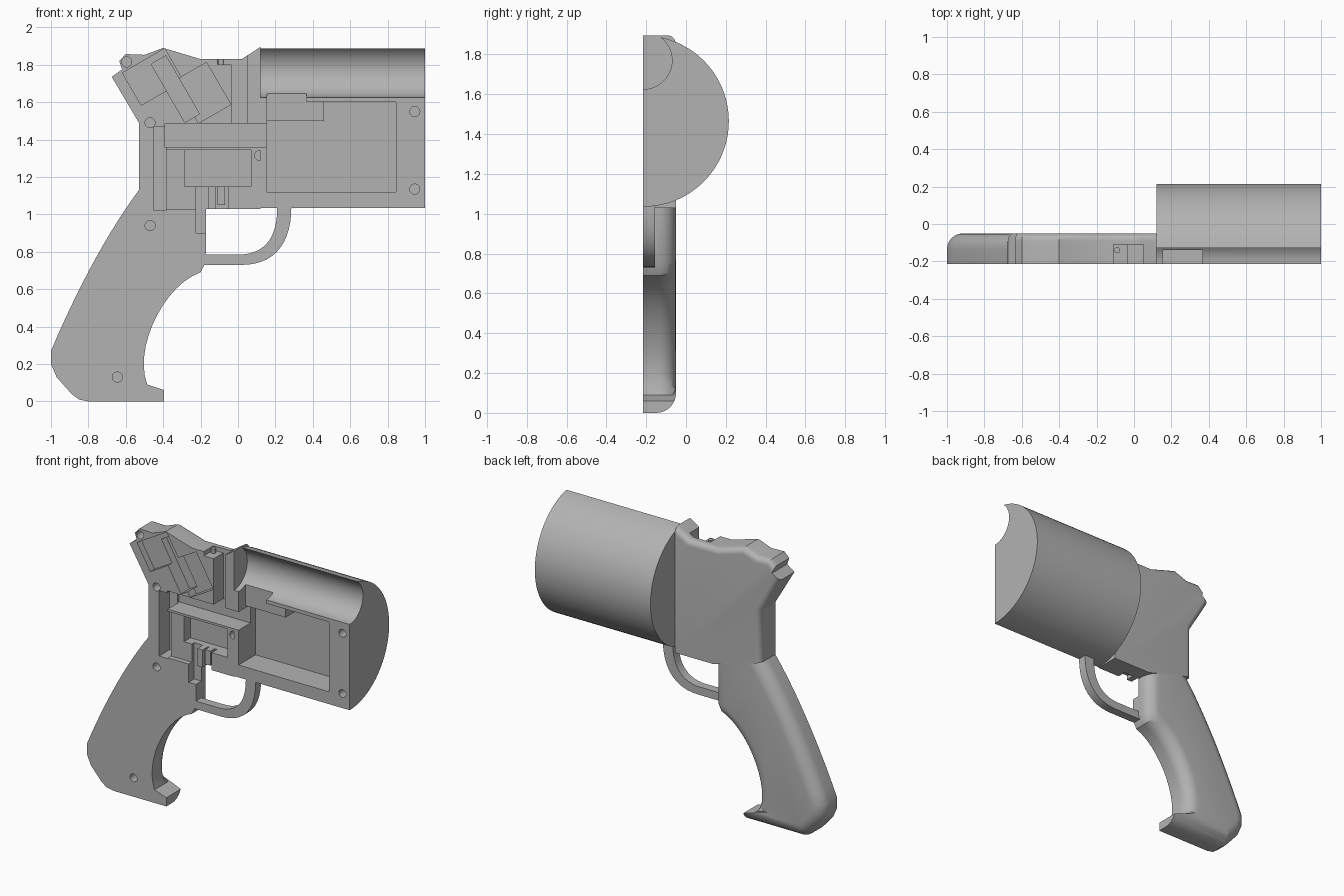
import bpy, bmesh, math
from mathutils import Matrix, Vector
from mathutils.geometry import interpolate_bezier

cube = bpy.data.objects.get("Cube")
if cube:
    bpy.data.objects.remove(cube)

FRONT, BACK = -0.215, -0.05
BARREL_Z, BARREL_R = 1.465, 0.43

grey = bpy.data.materials.new("plain_grey")
grey.use_nodes = True
shade = (0.45, 0.45, 0.45, 1)
grey.diffuse_color = shade
grey.node_tree.nodes["Principled BSDF"].inputs["Base Color"].default_value = shade


def make(name, bm):
    bmesh.ops.recalc_face_normals(bm, faces=bm.faces)
    mesh = bpy.data.meshes.new(name)
    bm.to_mesh(mesh)
    bm.free()
    mesh.materials.append(grey)
    obj = bpy.data.objects.new(name, mesh)
    bpy.context.collection.objects.link(obj)
    return obj


def bezier(a, b, c, d, n=14):
    return [tuple(p)[:2] for p in interpolate_bezier(
        Vector((*a, 0)), Vector((*b, 0)), Vector((*c, 0)), Vector((*d, 0)), n)]


def plate(name, outline, back, radius=0, sharp=()):
    """Extrude an x/z outline from the flat front; round back edges not touching sharp points."""
    bm = bmesh.new()
    front = [bm.verts.new((x, FRONT, z)) for x, z in outline]
    rear = [bm.verts.new((x, back, z)) for x, z in outline]
    bm.faces.new(front)
    bm.faces.new(rear[::-1])
    n = len(outline)
    rounded = []
    for i in range(n):
        j = (i + 1) % n
        bm.faces.new((front[i], rear[i], rear[j], front[j]))
        if radius and (outline[i], outline[j]) not in sharp:
            rounded.append(bm.edges.get((rear[i], rear[j])))
    bmesh.ops.recalc_face_normals(bm, faces=bm.faces)
    if rounded:
        bmesh.ops.bevel(bm, geom=rounded, offset=radius, segments=6, profile=0.5,
                        affect='EDGES', clamp_overlap=False)
    return make(name, bm)


def prism_x(name, section, x0, x1):
    """Extrude a y/z section along x."""
    bm = bmesh.new()
    face = bm.faces.new([bm.verts.new((x0, y, z)) for y, z in section])
    new = bmesh.ops.extrude_face_region(bm, geom=[face])["geom"]
    bmesh.ops.translate(bm, vec=(x1 - x0, 0, 0),
                        verts=[v for v in new if isinstance(v, bmesh.types.BMVert)])
    return make(name, bm)


def arc(cy, cz, r, a0, a1, n):
    angles = [math.radians(a0 + (a1 - a0) * i / n) for i in range(n + 1)]
    return [(cy + r * math.cos(a), cz + r * math.sin(a)) for a in angles]


def box(x0, x1, y0, y1, z0, z1, name="cutter", tilt=0):
    bm = bmesh.new()
    bmesh.ops.create_cube(bm, size=1)
    bmesh.ops.scale(bm, vec=(x1 - x0, y1 - y0, z1 - z0), verts=bm.verts)
    bm.transform(Matrix.Translation(((x0 + x1) / 2, (y0 + y1) / 2, (z0 + z1) / 2))
                 @ Matrix.Rotation(math.radians(-tilt), 4, 'Y'))
    return make(name, bm)


def peg(x, z, r, depth):
    bm = bmesh.new()
    bmesh.ops.create_cone(bm, cap_ends=True, segments=20, radius1=r, radius2=r, depth=2 * depth)
    bm.transform(Matrix.Translation((x, FRONT, z)) @ Matrix.Rotation(math.pi / 2, 4, 'X'))
    return make("cutter", bm)


def cut(cutter, *targets):
    for obj in targets:
        mod = obj.modifiers.new("cut", 'BOOLEAN')
        mod.operation, mod.solver, mod.object = 'DIFFERENCE', 'EXACT', cutter
        bpy.context.view_layer.objects.active = obj
        bpy.ops.object.modifier_apply(modifier=mod.name)
    bpy.data.objects.remove(cutter)


# Grip with rounded back edges
rear_joint, front_joint = (-0.53, 1.13), (-0.17, 1.03)
heel, toe, toe_top, toe_in = (-0.8, 0), (-0.395, 0), (-0.395, 0.06), (-0.485, 0.09)
grip_outline = [heel, toe, toe_top]
grip_outline += bezier(toe_in, (-0.56, 0.28), (-0.4, 0.62), (-0.2, 0.69))
grip_outline += [(-0.17, 0.75), front_joint]
grip_outline += bezier(rear_joint, (-0.7, 0.9), (-0.86, 0.6), (-1, 0.27))
grip_outline += [(-1, 0.2), (-0.97, 0.13), (-0.89, 0.04), (-0.85, 0.01)]
grip_outline[3] = toe_in
i = grip_outline.index(front_joint) + 1
grip_outline[i] = rear_joint
grip = plate("grip", grip_outline, BACK, 0.085,
             {(heel, toe), (toe, toe_top), (toe_top, toe_in), (front_joint, rear_joint)})
# Round the underside of the grip along its back
cut(prism_x("cutter", arc(-0.15, 0.1, 0.1, 0, -90, 8) + [(-0.15, -0.1), (0.1, -0.1), (0.1, 0.1)],
            -1.1, -0.3), grip)

# Frame with thumb spur
low, high = (0.12, 1.03), (0.12, 1.895)
spur, notch, lobe = (-0.675, 1.735), (-0.62, 1.775), (-0.635, 1.82)
frame = plate("frame", [
    rear_joint, front_joint, low, high, (0.02, 1.83), (-0.2, 1.83), (-0.4, 1.89),
    (-0.5, 1.853), (-0.6, 1.857), lobe, notch, spur, (-0.53, 1.49)], BACK, 0.04,
    {(rear_joint, front_joint), (front_joint, low), (low, high), (lobe, notch), (notch, spur)})

# Half-round barrel housing with an open bore
barrel = prism_x("barrel_housing", arc(FRONT, BARREL_Z, BARREL_R, -90, 90, 48), 0.12, 1)
cut(prism_x("cutter", arc(FRONT, 1.77, 0.145, 0, 360, 48)[:-1], 0.12, 1.1), barrel)

# Trigger guard
guard = plate("trigger_guard",
              bezier((0.285, 1.038), (0.285, 0.85), (0.2, 0.73), (0.02, 0.73)) + [(-0.18, 0.73)]
              + [(-0.17, 0.785)]
              + bezier((0, 0.785), (0.14, 0.785), (0.21, 0.87), (0.21, 1.038)), -0.155)

# Barrel housing pockets
cut(box(0.155, 0.845, -0.3, -0.03, 1.12, 1.6), barrel)
cut(box(0.155, 0.365, -0.3, -0.14, 1.59, 1.7), barrel)
box(0.155, 0.46, -0.14, -0.02, 1.5, 1.6, "pocket_block")

# Frame pockets: x range, z range, floor
for x0, x1, z0, z1, floor in (
        (-0.39, 0.17, 1.36, 1.485, -0.085),
        (-0.45, -0.385, 1.02, 1.47, -0.1),
        (-0.385, -0.17, 1.025, 1.345, -0.18),
        (-0.285, 0.07, 1.15, 1.345, -0.11),
        (-0.225, -0.16, 0.9, 1.15, -0.155),
        (-0.12, -0.05, 1.0, 1.16, -0.155),
        (-0.035, 0.05, 1.484, 1.95, -0.11),
        (-0.11, -0.03, 1.8, 1.95, -0.11)):
    targets = [frame]
    if z0 < 1.1:
        targets.append(grip)
    if x1 > 0.12:
        targets.append(barrel)
    cut(box(x0, x1, -0.3, floor, z0, z1), *targets)

# Slanted hammer pockets: centre, size, floor
for x, z, w, h, floor in ((-0.455, 1.735, 0.26, 0.2, -0.17),
                          (-0.335, 1.67, 0.09, 0.36, -0.12),
                          (-0.19, 1.65, 0.2, 0.26, -0.15)):
    cut(box(x - w / 2, x + w / 2, -0.3, floor, z - h / 2, z + h / 2, tilt=30), frame)

# Screw holes
for x, z, obj in ((-0.47, 1.49, frame), (0.115, 1.315, frame), (-0.47, 0.94, grip),
                  (-0.645, 0.13, grip), (0.945, 1.55, barrel), (0.945, 1.135, barrel),
                  (-0.595, 1.815, frame)):
    cut(peg(x, z, 0.027, 0.08), obj)

# Locating pin and trigger tongue
bm = bmesh.new()
bmesh.ops.create_cone(bm, cap_ends=True, segments=16, radius1=0.016, radius2=0.016, depth=0.04)
bm.transform(Matrix.Translation((-0.09, -0.14, 1.81)))
make("locating_pin", bm)
box(-0.11, -0.07, -0.2, -0.15, 1.05, 1.15, "trigger_tongue")

# Smooth shading with sharp edges kept
for obj in (grip, frame, barrel, guard):
    bpy.ops.object.select_all(action='DESELECT')
    obj.select_set(True)
    bpy.context.view_layer.objects.active = obj
    bpy.ops.object.shade_smooth_by_angle(angle=math.radians(30))
